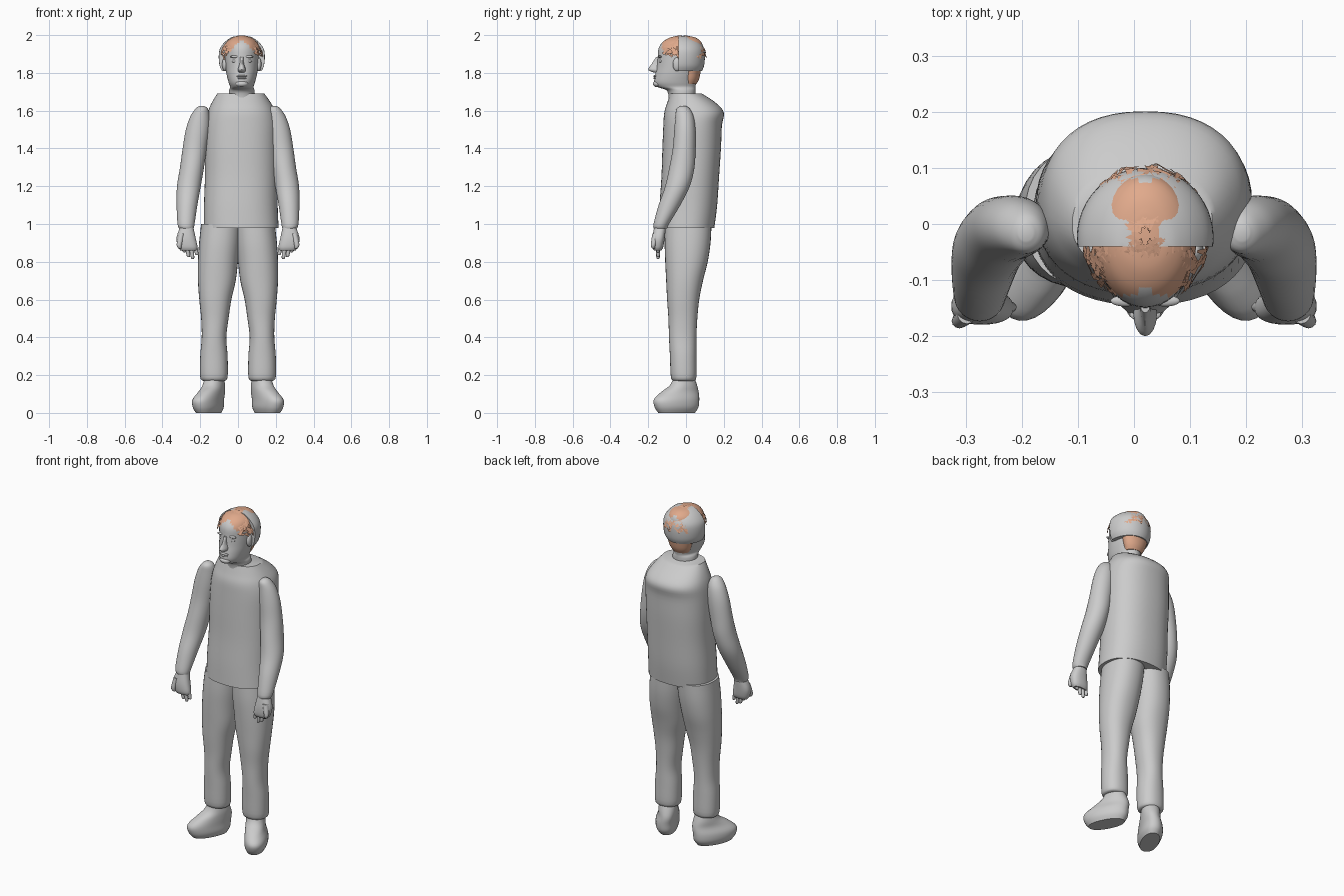
import bpy
import bmesh
import math
import random

default_cube = bpy.data.objects.get("Cube")
if default_cube:
    bpy.data.objects.remove(default_cube, do_unlink=True)

random.seed(4)
MID = 0.02  # the head and torso sit slightly off centre


def make_material(name, colour):
    material = bpy.data.materials.new(name)
    material.use_nodes = True
    material.diffuse_color = colour
    shader = material.node_tree.nodes["Principled BSDF"]
    shader.inputs["Base Color"].default_value = colour
    shader.inputs["Roughness"].default_value = 0.8
    return material


GREY = make_material("plain_grey", (0.6, 0.6, 0.6, 1))
BROWN = make_material("hair_brown", (0.75, 0.4, 0.26, 1))


def finish(name, bm, materials, smooth=True):
    """Turn a bmesh into a named, shaded object."""
    bmesh.ops.recalc_face_normals(bm, faces=bm.faces[:])
    mesh = bpy.data.meshes.new(name)
    bm.to_mesh(mesh)
    bm.free()
    for material in materials:
        mesh.materials.append(material)
    part = bpy.data.objects.new(name, mesh)
    bpy.context.collection.objects.link(part)
    if smooth:
        bpy.ops.object.select_all(action='DESELECT')
        part.select_set(True)
        bpy.context.view_layer.objects.active = part
        bpy.ops.object.shade_smooth_by_angle(angle=math.radians(45))
    return part


def smooth_rings(rings, steps):
    """Catmull-Rom interpolation between the given cross-sections."""
    result = []
    last = len(rings) - 1
    for i in range(last):
        a, b = rings[max(i - 1, 0)], rings[i]
        c, d = rings[i + 1], rings[min(i + 2, last)]
        for step in range(steps):
            t = step / steps
            result.append([
                q + t * (r - p) / 2 + t * t * (p - 2.5 * q + 2 * r - s / 2)
                + t ** 3 * (1.5 * (q - r) + (s - p) / 2)
                for p, q, r, s in zip(a, b, c, d)])
    result.append(list(rings[last]))
    return result


def loft(name, rings, side=1, power=2.0, turn=0.0, sides=32, steps=4,
         front=None, materials=(GREY,)):
    """Skin rounded sections; each ring is (z, x_min, x_max, y_min, y_max)."""
    bm = bmesh.new()
    loops = []
    for z, x0, x1, y0, y1 in smooth_rings(rings, steps):
        loop = []
        for k in range(sides):
            angle = math.tau * k / sides
            c, s = math.cos(angle), math.sin(angle)
            u = math.copysign(abs(c) ** (2 / power), c) * (x1 - x0) / 2
            v = math.copysign(abs(s) ** (2 / power), s) * (y1 - y0) / 2
            x = (x0 + x1) / 2 + u * math.cos(turn) - v * math.sin(turn)
            y = (y0 + y1) / 2 + u * math.sin(turn) + v * math.cos(turn)
            if front is not None:
                y = max(y, front)
            loop.append(bm.verts.new((side * x, y, z)))
        loops.append(loop)
    for low, high in zip(loops, loops[1:]):
        for k in range(sides):
            n = (k + 1) % sides
            bm.faces.new((low[k], low[n], high[n], high[k]))
    bm.faces.new(loops[0])
    bm.faces.new(loops[-1])
    return finish(name, bm, materials)


def ball(name, location, size):
    """Ellipsoid for small face details."""
    bm = bmesh.new()
    bmesh.ops.create_uvsphere(bm, u_segments=20, v_segments=12, radius=1)
    bmesh.ops.scale(bm, vec=size, verts=bm.verts[:])
    bmesh.ops.translate(bm, vec=location, verts=bm.verts[:])
    return finish(name, bm, [GREY])


# Torso with a flat hem and collar
loft("torso", [
    (0.98, -0.18, 0.215, -0.145, 0.15), (1.1, -0.18, 0.21, -0.14, 0.165),
    (1.25, -0.175, 0.21, -0.13, 0.175), (1.4, -0.175, 0.21, -0.125, 0.185),
    (1.52, -0.17, 0.21, -0.12, 0.19), (1.59, -0.16, 0.2, -0.115, 0.2),
    (1.64, -0.14, 0.175, -0.1, 0.16), (1.69, -0.11, 0.14, -0.085, 0.085)],
    power=2.3, sides=48)

LEG = [
    (0.17, -0.185, -0.07, -0.065, 0.04), (0.19, -0.2, -0.055, -0.08, 0.055),
    (0.3, -0.2, -0.055, -0.085, 0.055), (0.4, -0.192, -0.062, -0.09, 0.055),
    (0.5, -0.195, -0.05, -0.093, 0.06), (0.6, -0.205, -0.035, -0.1, 0.07),
    (0.7, -0.212, -0.012, -0.105, 0.09), (0.8, -0.212, 0, -0.11, 0.115),
    (0.9, -0.206, 0.012, -0.113, 0.13), (1, -0.195, 0.02, -0.11, 0.135)]
SHOE = [
    (0, -0.205, -0.105, -0.155, 0.055), (0.03, -0.22, -0.095, -0.175, 0.075),
    (0.07, -0.22, -0.095, -0.18, 0.08), (0.11, -0.195, -0.085, -0.14, 0.075),
    (0.15, -0.18, -0.075, -0.085, 0.06), (0.21, -0.17, -0.08, -0.06, 0.035)]
ARM = [
    (0.975, -0.31, -0.235, -0.17, -0.1), (1, -0.32, -0.23, -0.172, -0.09),
    (1.1, -0.325, -0.215, -0.145, -0.03), (1.2, -0.323, -0.197, -0.11, 0.02),
    (1.3, -0.307, -0.18, -0.088, 0.045), (1.4, -0.293, -0.165, -0.07, 0.05),
    (1.5, -0.276, -0.15, -0.062, 0.05), (1.57, -0.252, -0.15, -0.056, 0.04),
    (1.61, -0.225, -0.16, -0.05, 0.02), (1.625, -0.205, -0.18, -0.03, 0)]
PALM = [
    (0.86, -0.305, -0.22, -0.17, -0.13), (0.88, -0.318, -0.215, -0.178, -0.12),
    (0.93, -0.325, -0.225, -0.178, -0.112), (1, -0.3, -0.24, -0.165, -0.105)]

# Limbs, built once and mirrored
for label, side in (("right", -1), ("left", 1)):
    mirror = -side
    loft(label + "_trouser_leg", LEG, mirror, power=2.2)
    loft(label + "_shoe", SHOE, mirror, power=2.2, turn=math.radians(-27))
    loft(label + "_arm", ARM, mirror)
    loft(label + "_palm", PALM, mirror, power=2.4)
    for k, tip in enumerate((0.85, 0.825, 0.815, 0.835)):
        x = -0.295 + 0.022 * k
        finger = []
        for t, r in ((0, 0.005), (0.1, 0.009), (0.5, 0.011), (1, 0.013)):
            z = tip + t * (0.89 - tip)
            cx = x + 0.012 * (1 - t)
            finger.append((z, cx - r, cx + r, -0.148 - r, -0.148 + r))
        loft(label + "_finger", finger, mirror, sides=12)
    loft(label + "_thumb", [
        (0.87, -0.315, -0.3, -0.18, -0.165), (0.89, -0.325, -0.297, -0.186, -0.16),
        (0.95, -0.315, -0.28, -0.178, -0.14)], mirror, sides=12)

# Neck and head, with the hairline painted by height and distance from centre
head = loft("head", [
    (1.65, -0.05, 0.09, -0.09, 0.05), (1.705, -0.048, 0.088, -0.1, 0.05),
    (1.725, -0.042, 0.082, -0.15, 0.05), (1.75, -0.05, 0.09, -0.168, 0.055),
    (1.79, -0.06, 0.1, -0.163, 0.065), (1.83, -0.066, 0.106, -0.155, 0.075),
    (1.88, -0.07, 0.11, -0.15, 0.085), (1.93, -0.07, 0.11, -0.145, 0.09),
    (1.965, -0.058, 0.098, -0.122, 0.08), (1.987, -0.03, 0.07, -0.085, 0.05),
    (1.995, 0, 0.04, -0.05, 0.015)], sides=40, materials=(GREY, BROWN))
for face in head.data.polygons:
    centre = face.center
    if centre.z > 1.975 - 0.9 * abs(centre.x - MID):
        face.material_index = 1

# Face
loft("nose", [
    (1.803, 0.004, 0.036, -0.175, -0.12), (1.818, -0.001, 0.041, -0.2, -0.12),
    (1.85, 0.009, 0.031, -0.18, -0.12), (1.885, 0.01, 0.03, -0.158, -0.12)],
    sides=16)
ball("chin", (MID, -0.15, 1.742), (0.034, 0.025, 0.018))
ball("upper_lip", (MID, -0.162, 1.783), (0.028, 0.011, 0.006))
ball("lower_lip", (MID, -0.162, 1.772), (0.024, 0.011, 0.006))
for label, side in (("right", -1), ("left", 1)):
    ball(label + "_eye", (MID + side * 0.036, -0.134, 1.862), (0.017, 0.009, 0.008))
    ball(label + "_brow", (MID + side * 0.036, -0.137, 1.886), (0.026, 0.01, 0.007))
    ball(label + "_ear", (MID + side * 0.09, -0.048, 1.845), (0.014, 0.022, 0.036))

# Grey shell around the back of the head, flat at its front edge
loft("head_shell", [
    (1.81, -0.085, 0.125, -0.15, 0.085), (1.84, -0.098, 0.138, -0.15, 0.096),
    (1.89, -0.102, 0.142, -0.15, 0.1), (1.93, -0.095, 0.135, -0.15, 0.095),
    (1.965, -0.068, 0.108, -0.13, 0.072), (1.988, -0.035, 0.075, -0.1, 0.035),
    (1.994, -0.01, 0.05, -0.07, 0.01)], sides=48, front=-0.04)

# Hair at the nape
loft("nape_hair", [
    (1.74, -0.03, 0.07, -0.02, 0.055), (1.77, -0.045, 0.085, -0.02, 0.07),
    (1.82, -0.06, 0.1, -0.02, 0.08)], materials=(BROWN,))

# Loose flat strands laid over the scalp at random slants
strands = bmesh.new()


def scalp_point(angle, rise, lift):
    ring = math.cos(rise) * lift
    return (MID + 0.112 * ring * math.cos(angle),
            -0.02 + 0.125 * ring * math.sin(angle),
            1.885 + 0.112 * math.sin(rise) * min(lift, 1.02))


for k in range(420):
    angle, rise = random.uniform(0, math.tau), random.uniform(0, 1.4)
    x, y, z = scalp_point(angle, rise, 1)
    at_front = y < -0.04 and z > 1.975 - 0.9 * abs(x - MID)
    at_back = y > 0.02 and z > 1.89
    at_parting = abs(x - MID) < 0.02 and -0.05 < y < 0.01
    if not (at_front or at_back or at_parting):
        continue
    slant = random.uniform(0, math.pi)
    along = (math.cos(slant), math.sin(slant))
    corners = []
    for length, width in ((-1, -1), (1, -0.4), (1, 0.4), (-1, 1)):
        du = length * 0.19 * along[0] - width * 0.05 * along[1]
        dv = length * 0.19 * along[1] + width * 0.05 * along[0]
        spread = max(math.cos(rise), 0.3)
        lift = 1.01 + 0.03 * random.random()
        corners.append(strands.verts.new(
            scalp_point(angle + du / spread, min(rise + dv, 1.5), lift)))
    strands.faces.new(corners)
finish("hair_strands", strands, [BROWN], smooth=False)
